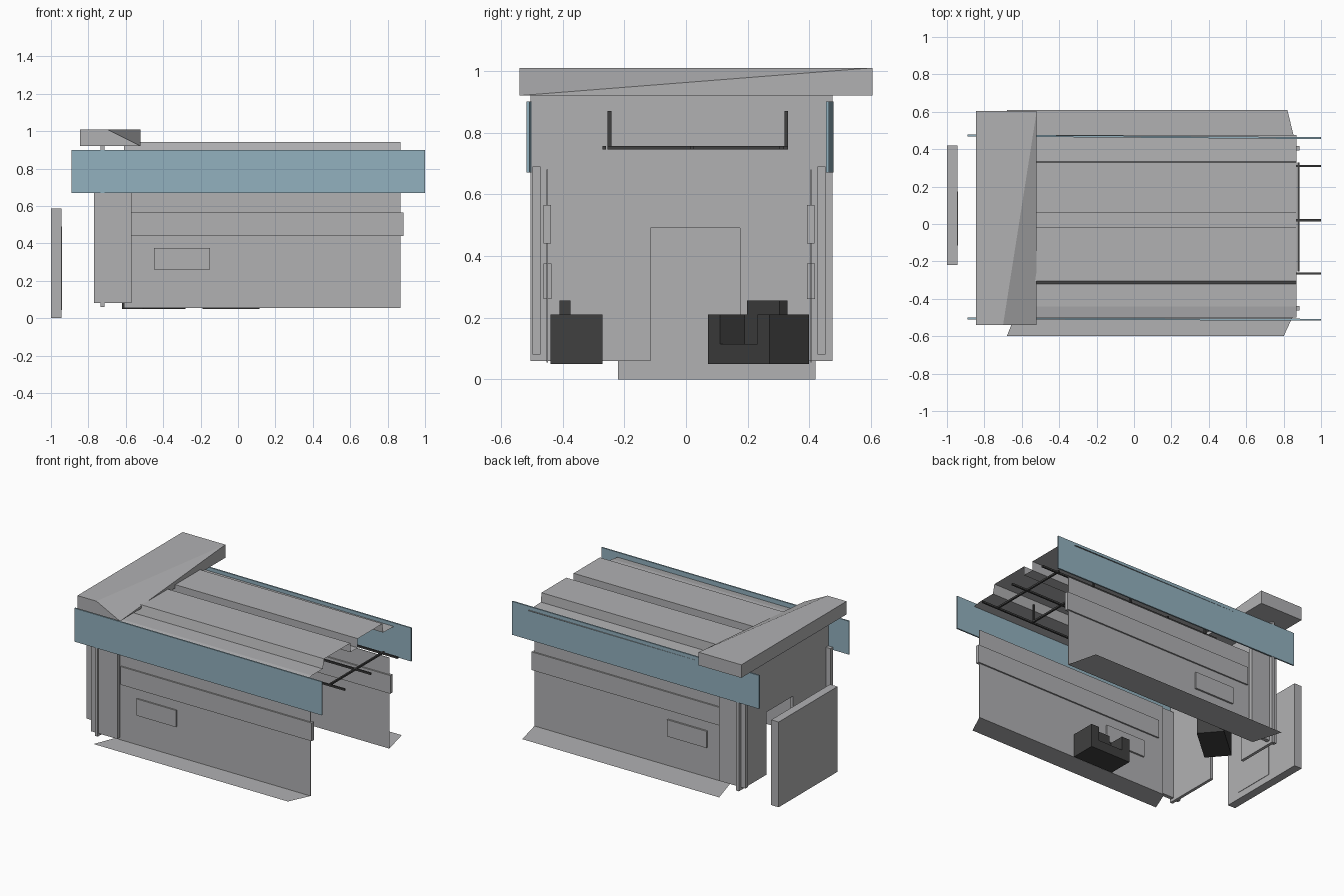
import bpy, bmesh, math
from mathutils import Matrix, Vector

old = bpy.data.objects.get("Cube")
if old:
    bpy.data.objects.remove(old, do_unlink=True)


def material(name, rgb):
    m = bpy.data.materials.new(name)
    m.use_nodes = True
    m.diffuse_color = (*rgb, 1)
    m.node_tree.nodes["Principled BSDF"].inputs["Base Color"].default_value = (*rgb, 1)
    return m


GREY = material("plain grey", (0.44, 0.44, 0.45))
BLUE = material("glass blue", (0.29, 0.44, 0.52))
DARK = material("charcoal", (0.05, 0.05, 0.05))


def finish(name, bm, mat, matrix=None):
    bmesh.ops.recalc_face_normals(bm, faces=bm.faces)
    mesh = bpy.data.meshes.new(name)
    bm.to_mesh(mesh)
    bm.free()
    mesh.materials.append(mat)
    ob = bpy.data.objects.new(name, mesh)
    bpy.context.collection.objects.link(ob)
    if matrix:
        ob.matrix_world = matrix
    return ob


def add_box(bm, x, y, z):
    size = Vector((x[1] - x[0], y[1] - y[0], z[1] - z[0]))
    mid = Vector((sum(x), sum(y), sum(z))) / 2
    bmesh.ops.create_cube(bm, size=1, matrix=Matrix.Translation(mid) @ Matrix.Diagonal((*size, 1)))


def box(name, mat, x, y, z):
    bm = bmesh.new()
    add_box(bm, x, y, z)
    return finish(name, bm, mat)


def sheet(name, mat, points):
    bm = bmesh.new()
    bm.faces.new([bm.verts.new(p) for p in points])
    return finish(name, bm, mat)


# Side walls with their skirts, trim strips, windows and corner columns
sides = [("front", -0.45, -1, -0.60, 0.80), ("back", 0.405, 1, 0.61, 0.82)]
for side, y, out, edge, far in sides:
    box(side + "_wall", GREY, (-0.61, 0.87), (y - 0.002, y + 0.002), (0.055, 0.68))
    sheet(side + "_skirt", GREY, [(-0.68, edge, 0.055), (far, edge, 0.055),
                                  (0.87, y, 0.055), (-0.62, y, 0.055)])
    box(side + "_trim_strip", GREY, (-0.57, 0.885), (y - 0.012, y + 0.012), (0.44, 0.565))
    box(side + "_window_plate", GREY, (-0.45, -0.15), (y - 0.012, y + 0.014), (0.26, 0.375))
    col = y + out * 0.035
    box(side + "_corner_column", GREY, (-0.77, -0.57), (col - 0.013, col + 0.013), (0.08, 0.69))

# Long glazing panels, the rear one slightly askew
for name, y0, y1 in (("front_glazing", -0.505, -0.512), ("back_glazing", 0.473, 0.459)):
    ob = box(name, BLUE, (-0.945, 0.945), (-0.005, 0.005), (0.67, 0.90))
    ob.location = (0.055, (y0 + y1) / 2, 0)
    ob.rotation_euler.z = math.atan2(y1 - y0, 1.89)

# End wall built around its door opening
bm = bmesh.new()
for y, z in (((-0.505, -0.115), (0.06, 0.92)), ((0.175, 0.475), (0.06, 0.92)),
             ((-0.115, 0.175), (0.49, 0.92))):
    add_box(bm, (-0.735, -0.715), y, z)
finish("end_wall", bm, GREY)

# Detached end plate with a shallow door panel
box("end_plate", GREY, (-1.0, -0.943), (-0.22, 0.42), (0, 0.587))
box("door_panel", GREY, (-0.943, -0.94), (-0.115, 0.175), (0.045, 0.49))

# Ribbed roof, extruded along its length
profile = [(-0.50, 0.87), (-0.44, 0.88), (-0.32, 0.88), (-0.305, 0.943), (-0.02, 0.943),
           (-0.02, 0.88), (0.06, 0.88), (0.06, 0.943), (0.33, 0.943), (0.335, 0.88), (0.475, 0.875)]
bm = bmesh.new()
rows = [[bm.verts.new((x, y, z)) for y, z in profile] for x in (-0.61, 0.87)]
for i in range(len(profile) - 1):
    bm.faces.new((rows[0][i], rows[1][i], rows[1][i + 1], rows[0][i + 1]))
finish("ribbed_roof", bm, GREY)

# Raised roof cap with one corner sliced off
bm = bmesh.new()
for p in [(x, y, 0.92) for x in (-0.845, -0.52) for y in (-0.54, 0.605)]:
    bm.verts.new(p)
for x, y in ((-0.845, -0.54), (-0.70, -0.54), (-0.52, 0.605), (-0.845, 0.605)):
    bm.verts.new((x, y, 1.01))
bmesh.ops.convex_hull(bm, input=bm.verts)
bmesh.ops.dissolve_limit(bm, angle_limit=0.01, verts=bm.verts, edges=bm.edges)
finish("roof_cap", bm, GREY)

# Hanging rail frame under the roof
bm = bmesh.new()
for y in (-0.265, 0.02, 0.31):
    add_box(bm, (-0.40, 1.0), (y - 0.006, y + 0.006), (0.745, 0.757))
for x in (-0.3, 0, 0.3, 0.6, 0.88):
    add_box(bm, (x - 0.006, x + 0.006), (-0.255, 0.33), (0.745, 0.757))
for x in (-0.3, 0.3, 0.6):
    for y in (-0.248, 0.325):
        add_box(bm, (x - 0.006, x + 0.006), (y - 0.006, y + 0.006), (0.75, 0.87))
finish("hanging_rails", bm, DARK)


# Armchairs, facing local +y
def armchair(name, x, y, angle):
    bm = bmesh.new()
    add_box(bm, (-0.152, 0.152), (-0.085, 0.085), (0.05, 0.115))
    for s in (-1, 1):
        add_box(bm, sorted((s * 0.092, s * 0.152)), (-0.085, 0.085), (0.05, 0.21))
    add_box(bm, (-0.092, 0.092), (-0.085, -0.02), (0.115, 0.21))
    add_box(bm, (-0.08, 0.08), (-0.056, -0.02), (0.21, 0.255))
    finish(name, bm, DARK, Matrix.Translation((x, y, 0)) @ Matrix.Rotation(angle, 4, "Z"))


armchair("front_armchair", -0.037, -0.355, 0)
armchair("corner_armchair", -0.45, 0.235, math.radians(-139))
